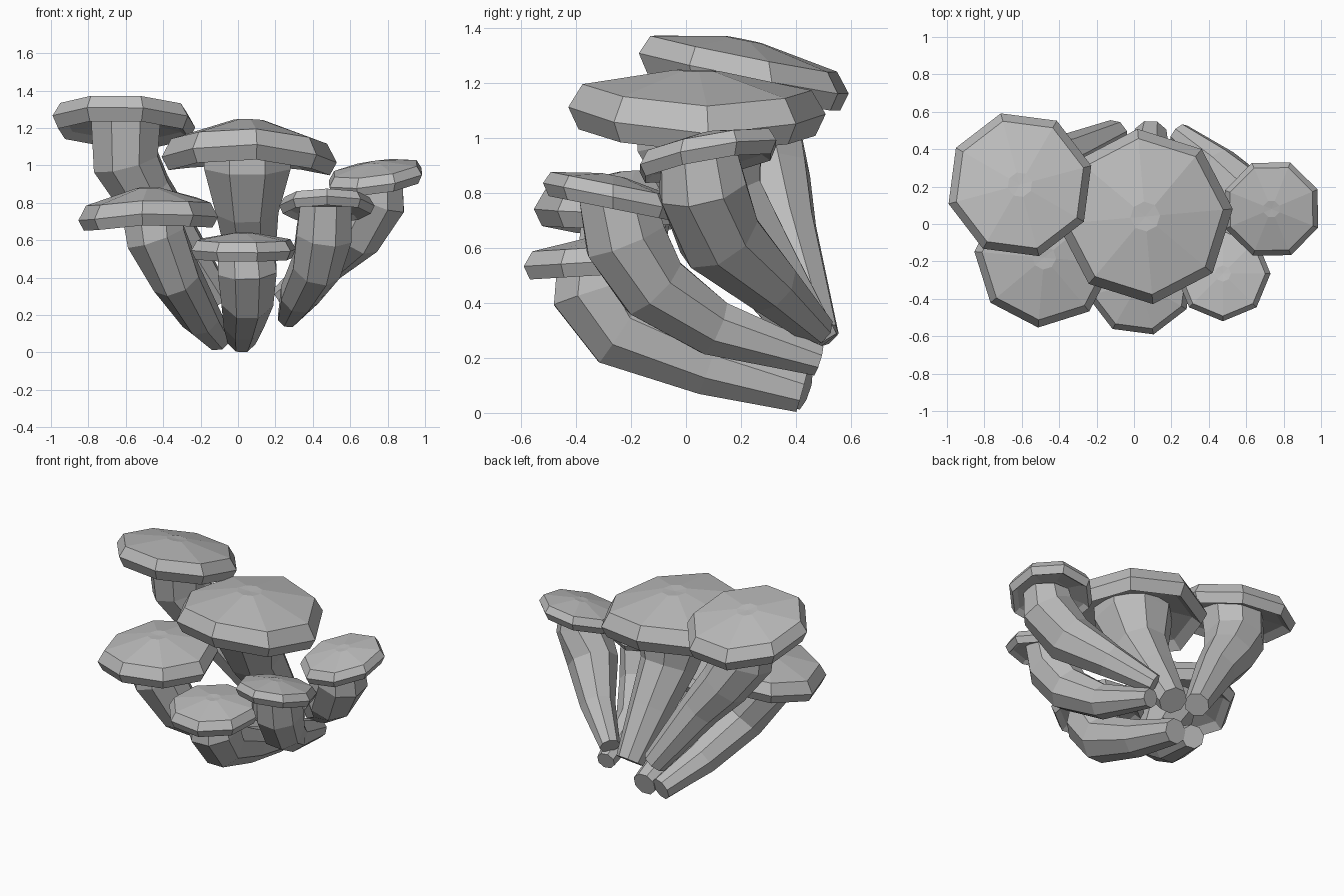
import bpy
import bmesh
import math
from mathutils import Vector

SIDES = 8

default_cube = bpy.data.objects.get("Cube")
if default_cube:
    bpy.data.objects.remove(default_cube, do_unlink=True)

grey = bpy.data.materials.new("plain_grey")
grey.use_nodes = True
colour = (0.5, 0.5, 0.5, 1.0)
grey.diffuse_color = colour
grey.node_tree.nodes["Principled BSDF"].inputs["Base Color"].default_value = colour


def finish(name, bm):
    """Turn a bmesh into a flat shaded object."""
    bmesh.ops.recalc_face_normals(bm, faces=bm.faces[:])
    mesh = bpy.data.meshes.new(name)
    bm.to_mesh(mesh)
    bm.free()
    mesh.materials.append(grey)
    obj = bpy.data.objects.new(name, mesh)
    bpy.context.collection.objects.link(obj)
    return obj


def bridge(bm, lower, upper):
    """Join two rings of equal size with quads."""
    for i in range(SIDES):
        j = (i + 1) % SIDES
        bm.faces.new((lower[i], lower[j], upper[j], upper[i]))


def fan(bm, ring, tip):
    """Close a ring with triangles to a centre point."""
    for i in range(SIDES):
        bm.faces.new((ring[i], ring[(i + 1) % SIDES], tip))


# Cap cross-section as (radius, height) shares of the cap radius,
# from the hollow underside, round the bevelled rim, to the crown
CAP_PROFILE = [(0.45, -0.02), (0.8, -0.08), (0.92, -0.17), (1, 0),
               (0.89, 0.18), (0.17, 0.31)]
CROWN_DIP = 0.3


def make_cap(name, centre, radius, phase, slope, sag):
    """Faceted cap, leaning by slope and drooping sideways by sag."""
    bm = bmesh.new()
    centre = Vector(centre)

    def point(share, height, angle):
        x = radius * share * math.cos(angle)
        y = radius * share * math.sin(angle)
        droop = sag * (x / radius) ** 2
        z = radius * height + slope[0] * x + slope[1] * y - droop
        return bm.verts.new(centre + Vector((x, y, z)))

    start = math.radians(phase)
    step = math.tau / SIDES
    rings = [[point(share, height, start + step * i) for i in range(SIDES)]
             for share, height in CAP_PROFILE]
    for lower, upper in zip(rings, rings[1:]):
        bridge(bm, lower, upper)
    fan(bm, rings[0], point(0, 0, 0))
    fan(bm, rings[-1], point(0, CROWN_DIP, 0))
    return finish(name, bm)


def make_stem(name, path):
    """Bent tapering tube through (x, y, z, radius) stations."""
    bm = bmesh.new()
    points = [Vector(station[:3]) for station in path]
    last = len(points) - 1
    rings = []
    for k, station in enumerate(path):
        along = (points[min(k + 1, last)] - points[max(k - 1, 0)]).normalized()
        if k == last:
            along = Vector((0, 0, 1))
        side = Vector((1, 0, 0))
        side = (side - along * side.dot(along)).normalized()
        across = along.cross(side)
        ring = []
        for i in range(SIDES):
            angle = math.tau * (i + 0.5) / SIDES
            offset = side * math.cos(angle) + across * math.sin(angle)
            ring.append(bm.verts.new(points[k] + offset * station[3]))
        rings.append(ring)
    for lower, upper in zip(rings, rings[1:]):
        bridge(bm, lower, upper)
    bm.faces.new(rings[0])
    bm.faces.new(rings[-1])
    return finish(name, bm)


def make_mushroom(name, centre, radius, phase, slope, sag, path):
    make_cap(name + "_cap", centre, radius, phase, slope, sag)
    make_stem(name + "_stem", path)


# Tall mushroom on the right-hand side, leaning back
make_mushroom(
    "tall_right", centre=(-0.61, 0.21, 1.235), radius=0.395, phase=15,
    slope=(-0.03, -0.2), sag=0,
    path=[(-0.1, 0.48, 0.28, 0.08), (-0.36, 0.35, 0.67, 0.13),
          (-0.5, 0.3, 0.85, 0.16), (-0.6, 0.24, 1.02, 0.19),
          (-0.6, 0.22, 1.24, 0.2)])

# Broad mushroom in the middle
make_mushroom(
    "broad_middle", centre=(0.06, 0.04, 1.1), radius=0.47, phase=5,
    slope=(-0.03, -0.03), sag=0.07,
    path=[(0.09, 0.48, 0.24, 0.09), (0.07, 0.28, 0.53, 0.14),
          (0.05, 0.12, 0.77, 0.18), (0.05, 0.05, 1.0, 0.25),
          (0.05, 0.05, 1.09, 0.25)])

# Lower mushroom on the right-hand side
make_mushroom(
    "low_right", centre=(-0.48, -0.18, 0.765), radius=0.375, phase=-5,
    slope=(0.03, 0.06), sag=0.05,
    path=[(-0.11, 0.43, 0.08, 0.075), (-0.2, 0.12, 0.19, 0.11),
          (-0.33, -0.15, 0.4, 0.14), (-0.44, -0.23, 0.62, 0.17),
          (-0.46, -0.21, 0.77, 0.18)])

# Small mushroom at the front left
make_mushroom(
    "small_left", centre=(0.475, -0.265, 0.785), radius=0.255, phase=0,
    slope=(0, -0.2), sag=0,
    path=[(0.27, 0.48, 0.19, 0.06), (0.33, 0.1, 0.31, 0.11),
          (0.42, -0.12, 0.46, 0.14), (0.46, -0.22, 0.63, 0.16),
          (0.47, -0.25, 0.78, 0.15)])

# Lowest mushroom at the front
make_mushroom(
    "low_front", centre=(0.03, -0.31, 0.55), radius=0.29, phase=15,
    slope=(0, 0.06), sag=0,
    path=[(0.02, 0.42, 0.075, 0.08), (0.03, 0.08, 0.17, 0.115),
          (0.05, -0.24, 0.3, 0.15), (0.05, -0.33, 0.44, 0.17),
          (0.04, -0.32, 0.55, 0.16)])

# Outermost mushroom on the left-hand side
make_mushroom(
    "outer_left", centre=(0.735, 0.08, 0.935), radius=0.268, phase=23,
    slope=(0.13, 0.18), sag=0,
    path=[(0.24, 0.48, 0.3, 0.065), (0.45, 0.31, 0.46, 0.11),
          (0.62, 0.12, 0.64, 0.16), (0.74, 0.06, 0.82, 0.17),
          (0.74, 0.05, 0.94, 0.15)])
